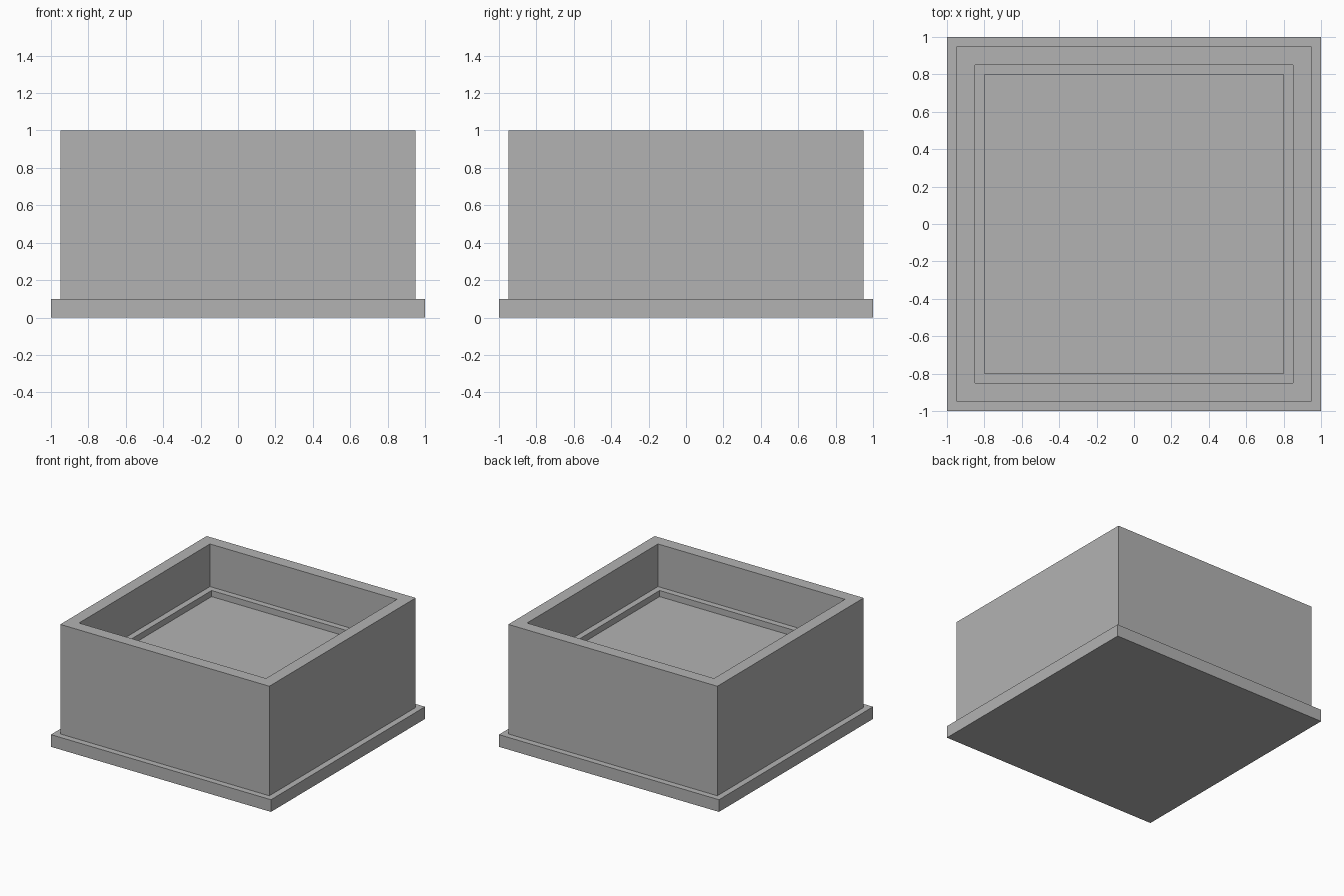
import bpy
import bmesh

default_cube = bpy.data.objects.get("Cube")
if default_cube:
    bpy.data.objects.remove(default_cube, do_unlink=True)

# One plain grey for the whole model
GREY = (0.45, 0.45, 0.45, 1.0)
grey = bpy.data.materials.new("plain_grey")
grey.use_nodes = True
grey.diffuse_color = GREY
grey.node_tree.nodes["Principled BSDF"].inputs["Base Color"].default_value = GREY


def square_loft(name, profile):
    """Skin square rings, given as (half width, height), and cap both ends."""
    bm = bmesh.new()
    rings = [
        [bm.verts.new((sx * half, sy * half, z))
         for sx, sy in ((-1, -1), (1, -1), (1, 1), (-1, 1))]
        for half, z in profile
    ]
    for low, high in zip(rings, rings[1:]):
        for i in range(4):
            j = (i + 1) % 4
            bm.faces.new((low[i], low[j], high[j], high[i]))
    bm.faces.new(reversed(rings[0]))
    bm.faces.new(rings[-1])
    bmesh.ops.recalc_face_normals(bm, faces=bm.faces)
    mesh = bpy.data.meshes.new(name)
    bm.to_mesh(mesh)
    bm.free()
    mesh.materials.append(grey)
    obj = bpy.data.objects.new(name, mesh)
    bpy.context.collection.objects.link(obj)
    return obj


# Wide plinth under the box
square_loft("base_plate", [(1.0, 0.0), (1.0, 0.1)])

# Box: outer wall, flat rim, inner wall, ledge, sunken floor
square_loft("box_body", [
    (0.95, 0.1), (0.95, 1.0),
    (0.85, 1.0), (0.85, 0.65),
    (0.8, 0.65), (0.8, 0.6),
])
